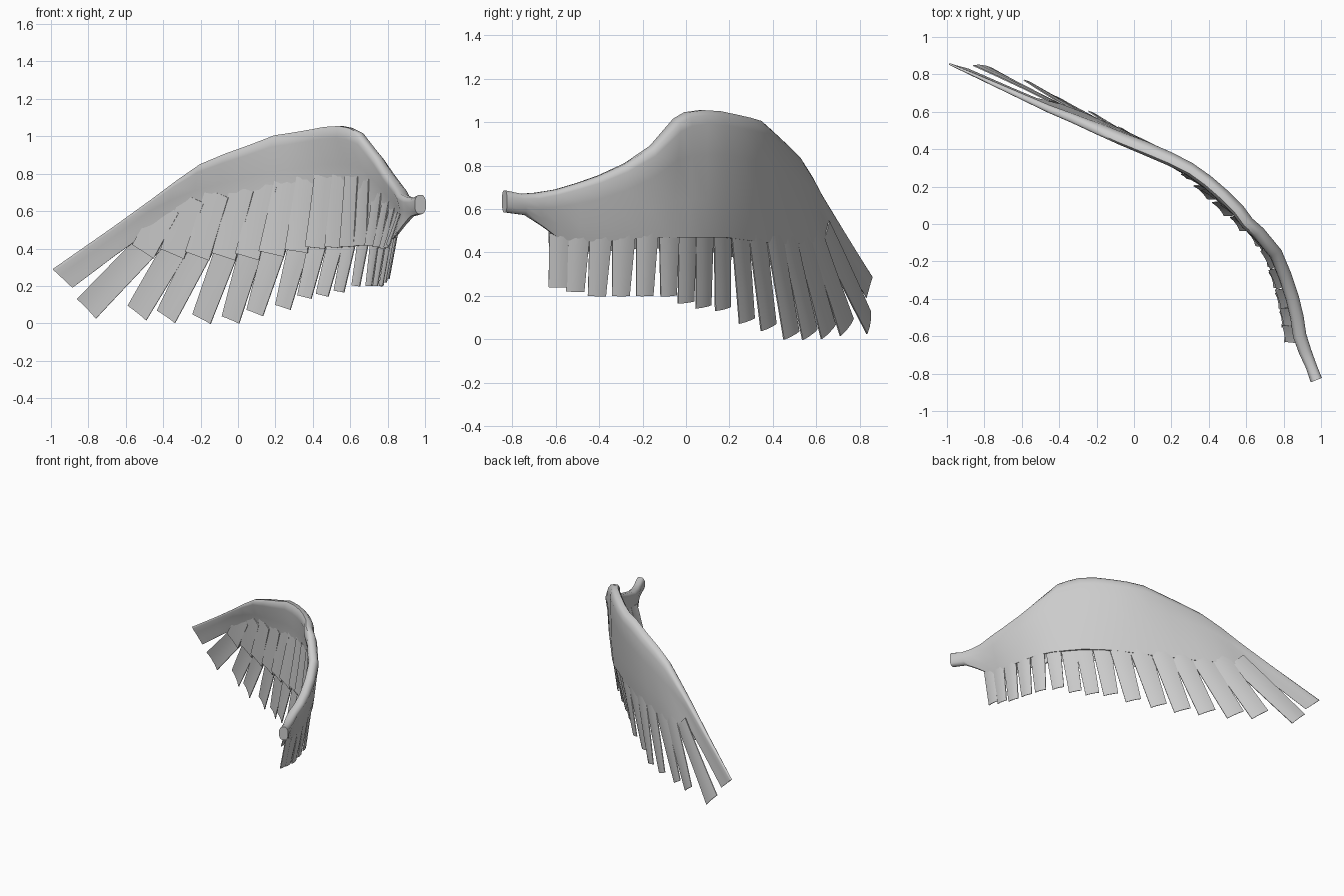
import bpy, bmesh
from mathutils import Vector as V

if "Cube" in bpy.data.objects:
    bpy.data.objects.remove(bpy.data.objects["Cube"])

# Feather stations from shoulder to wing tip: body lower edge B, feather tip T
B = [(.84,-.58,.46),(.83,-.49,.45),(.81,-.39,.45),(.78,-.285,.46),(.74,-.18,.47),(.69,-.08,.47),
     (.62,.01,.47),(.55,.09,.47),(.45,.17,.47),(.35,.25,.46),(.22,.33,.45),(.09,.41,.44),
     (-.03,.475,.44),(-.16,.54,.44),(-.29,.6,.45),(-.42,.65,.46)]
T = [(.80,-.59,.24),(.785,-.51,.22),(.765,-.41,.2),(.735,-.3,.2),(.70,-.19,.2),(.63,-.08,.2),
     (.54,0,.17),(.45,.08,.15),(.355,.17,.14),(.24,.28,.085),(.09,.38,.055),(-.04,.485,.018),
     (-.195,.57,.022),(-.385,.655,.035),(-.54,.74,.055),(-.81,.84,.078)]
# Leading edge L
L = [(.885,-.6,.69),(.87,-.5,.72),(.845,-.4,.755),(.805,-.28,.81),(.755,-.16,.89),(.66,-.05,1.015),
     (.6,.0,1.045),(.55,.07,1.055),(.47,.15,1.05),(.39,.22,1.035),(.3,.285,1.02),(.2,.335,1.005),
     (.07,.39,.955),(-.07,.445,.905),(-.2,.50,.85),(-.33,.56,.76)]
B, T, L = ([V(p) for p in q] for q in (B, T, L))


def make(name, bm, angle=0.7):
    bmesh.ops.recalc_face_normals(bm, faces=bm.faces)
    me = bpy.data.meshes.new(name)
    bm.to_mesh(me)
    bm.free()
    ob = bpy.data.objects.new(name, me)
    bpy.context.collection.objects.link(ob)
    bpy.ops.object.select_all(action='DESELECT')
    ob.select_set(True)
    bpy.context.view_layer.objects.active = ob
    bpy.ops.object.shade_smooth_by_angle(angle=angle)
    return ob


def outward(pts, i):
    # horizontal normal on the convex (back) side
    d = pts[min(i + 1, len(pts) - 1)] - pts[max(i - 1, 0)]
    return V((d.y, -d.x, 0)).normalized()


def spacing(i):
    return (B[min(i + 1, 15)] - B[max(i - 1, 0)]).length / (2 if 0 < i < 15 else 1)


def loft(bm, rings):
    vs = [[bm.verts.new(p) for p in r] for r in rings]
    n = len(vs[0])
    for a, b in zip(vs, vs[1:]):
        for j in range(n):
            bm.faces.new((a[j], a[(j + 1) % n], b[(j + 1) % n], b[j]))
    bm.faces.new(vs[0])
    bm.faces.new(vs[-1])


# Wing body: shoulder stub, sheet with thick leading edge, and outermost feather
top = [V((.975,-.835,.685)), V((.945,-.76,.67)), V((.915,-.69,.675))] + L + \
      [V((-.45,.61,.67)), V((-.68,.715,.505)), V((-.99,.855,.29))]
low = [V((.975,-.835,.585)), V((.93,-.74,.572)), V((.885,-.66,.52))] + B + \
      [V((-.52,.67,.46)), V((-.66,.73,.36)), V((-.885,.83,.19))]
half = [.032, .03, .034] + [.036] * 13 + [.032, .028, .024, .02, .014, .005]
stub_t, stub_h = (0, .12, .3, .7, .88, 1), (.45, .8, 1, 1, .8, .45)
wing_t, wing_h = (0, .04, .11, .35, .7, 1), (.4, .85, 1, .55, .35, .15)
rings = []
for i, (a, b) in enumerate(zip(top, low)):
    n = outward(top, i)
    k = min(i / 3, 1)
    front, back = [], []
    for t0, h0, t1, h1 in zip(stub_t, stub_h, wing_t, wing_h):
        t, h = t0 + (t1 - t0) * k, (h0 + (h1 - h0) * k) * half[i]
        bulge = .06 * k * t * (1 - t) * (1 if i < 18 else 0)
        c = a.lerp(b, t) + n * bulge
        back.append(c + n * h)
        front.append(c - n * h)
    rings.append(back + front[::-1])
bm = bmesh.new()
loft(bm, rings)
make("wing_body", bm, 0.9)


def feather(bm, a, b, n, w0, w1, tilt, thick, bow):
    # thin arched blade from a to b, twisted towards its free end
    axis = (b - a).normalized()
    side = axis.cross(n).normalized()
    nn = side.cross(axis).normalized()
    if nn.dot(n) < 0:
        nn = -nn
    if side.dot(B[-1] - B[0]) < 0:
        side = -side
    rows = []
    for s in (0, .35, .7, 1):
        c, w = a.lerp(b, s), w0 + (w1 - w0) * s
        pts = []
        for u in (-.5, -.2, .2, .5):
            arch = bow * (1 - 4 * u * u)
            pts.append(c + side * (u * w) + nn * (arch + tilt * s * s * u * w))
        rows.append([p + nn * thick for p in pts] + [p - nn * thick for p in pts[::-1]])
    loft(bm, rows)


# Long flight feathers
bm = bmesh.new()
for i in range(16):
    w1 = .085 + .06 * max(0, (i - 5) / 10)
    tilt = -.15 if i == 15 else .02 + .1 * min(1, max(0, (i - 4) / 6))
    feather(bm, B[i].lerp(L[i], .12), T[i], outward(B, i), spacing(i) * 1.02, w1, tilt, .003, .008)
make("flight_feathers", bm)

# Short covering feathers on the hollow side, their roots sunk in the body
bm = bmesh.new()
for i in range(16):
    n = outward(B, i)
    a = B[i].lerp(L[i], .55) - n * .004
    b = B[i].lerp(T[i], .2) - n * .03
    feather(bm, a, b, n, spacing(i) * .98, spacing(i), -.08, .003, .004)
make("covert_feathers", bm)
